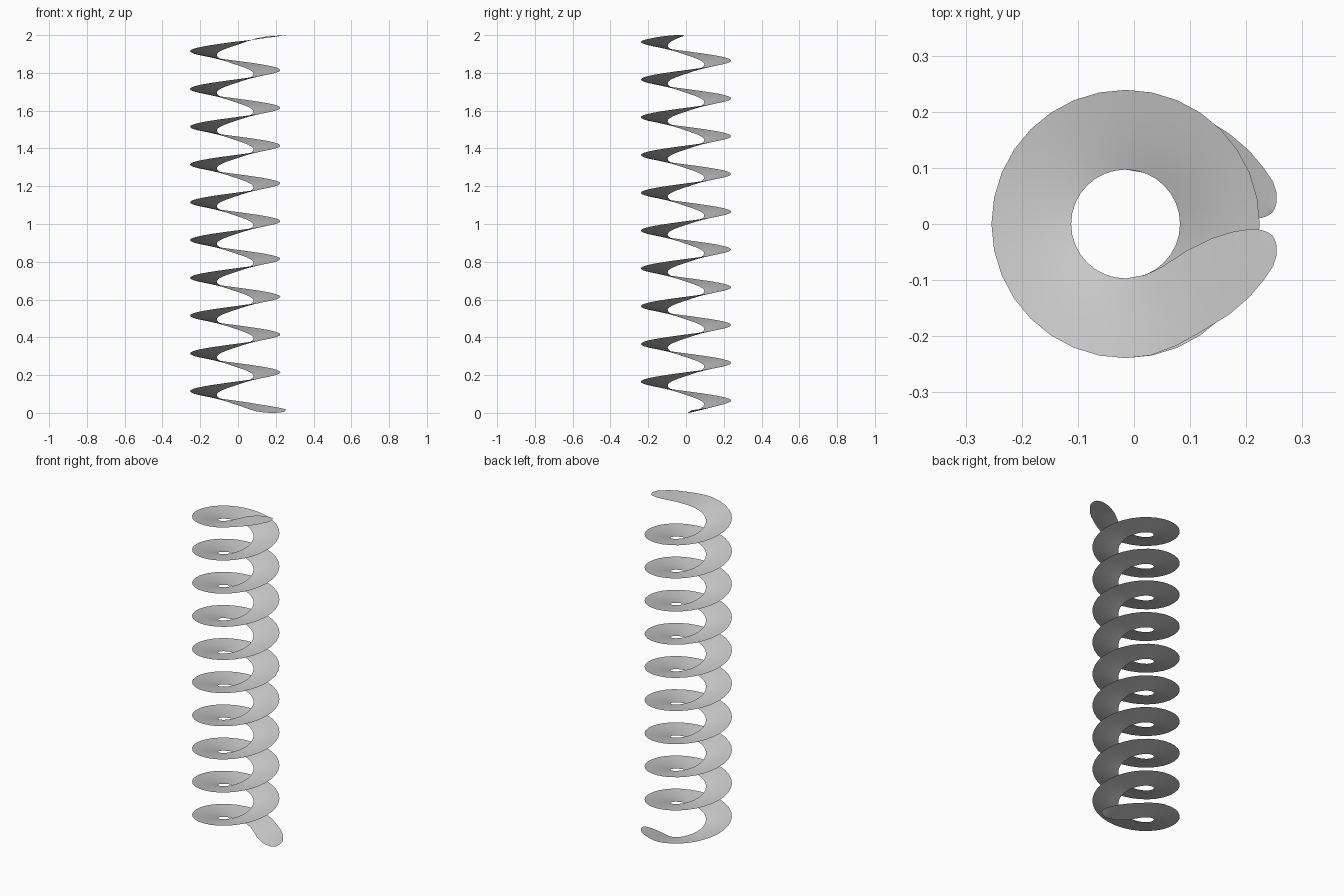
import bpy, bmesh
from math import sin, cos, tau, atan2, pi

if "Cube" in bpy.data.objects:
    bpy.data.objects.remove(bpy.data.objects["Cube"])

AXIS_X = -0.015
R_IN, R_OUT = 0.097, 0.239
PITCH, TURNS, STEPS = 0.2, 10, 32
ACROSS = 4

# Plan of the tapering tongue over the last quarter turn: (outer x, y, inner x, y)
TIP = [
    (0.030, -0.234, 0.020, -0.091),
    (0.075, -0.217, 0.050, -0.076),
    (0.120, -0.192, 0.095, -0.047),
    (0.170, -0.161, 0.140, -0.025),
    (0.205, -0.131, 0.175, -0.014),
    (0.232, -0.099, 0.200, -0.010),
    (0.248, -0.075, 0.216, -0.009),
    (0.254, -0.056, 0.228, -0.011),
    (0.254, -0.038, 0.239, -0.015),
    (0.251, -0.028, 0.247, -0.021),
]


def lift(x, y, base, offset):
    """Height of a tongue point from its angle round the axis."""
    z = base + PITCH * atan2(y, x - AXIS_X) / tau + offset
    return (x, y, min(max(z, 0.0), 2.0))


def tongue(side, base, out_end):
    rows = []
    for i, (ox, oy, ix, iy) in enumerate(TIP):
        t = (i + 1) / len(TIP)
        out_off = 0.015 + (out_end - 0.015) * t
        in_off = -0.005 + (0.5 * out_end + 0.005) * t * t
        rows.append((lift(ox, oy * side, base, out_off),
                     lift(ix, iy * side, base, in_off)))
    return rows


# Bottom tongue, helical body, top tongue
rows = tongue(-1, 0.0, 0.010)[::-1]
for i in range(STEPS // 4, STEPS * TURNS - STEPS // 4 + 1):
    a = tau * i / STEPS
    z = PITCH * i / STEPS
    rows.append(((AXIS_X + R_OUT * cos(a), R_OUT * sin(a), z + 0.015),
                 (AXIS_X + R_IN * cos(a), R_IN * sin(a), z - 0.005)))
rows += tongue(1, PITCH * TURNS, 0.004)

# Skin the ribbon
bm = bmesh.new()
grid = []
for o, n in rows:
    grid.append([bm.verts.new([n[k] + (o[k] - n[k]) * j / ACROSS for k in range(3)])
                 for j in range(ACROSS + 1)])
for r0, r1 in zip(grid, grid[1:]):
    for j in range(ACROSS):
        f = bm.faces.new((r0[j], r0[j + 1], r1[j + 1], r1[j]))
        f.smooth = True
mesh = bpy.data.meshes.new("spiral_ribbon")
bm.to_mesh(mesh)
bm.free()
ribbon = bpy.data.objects.new("spiral_ribbon", mesh)
bpy.context.collection.objects.link(ribbon)
